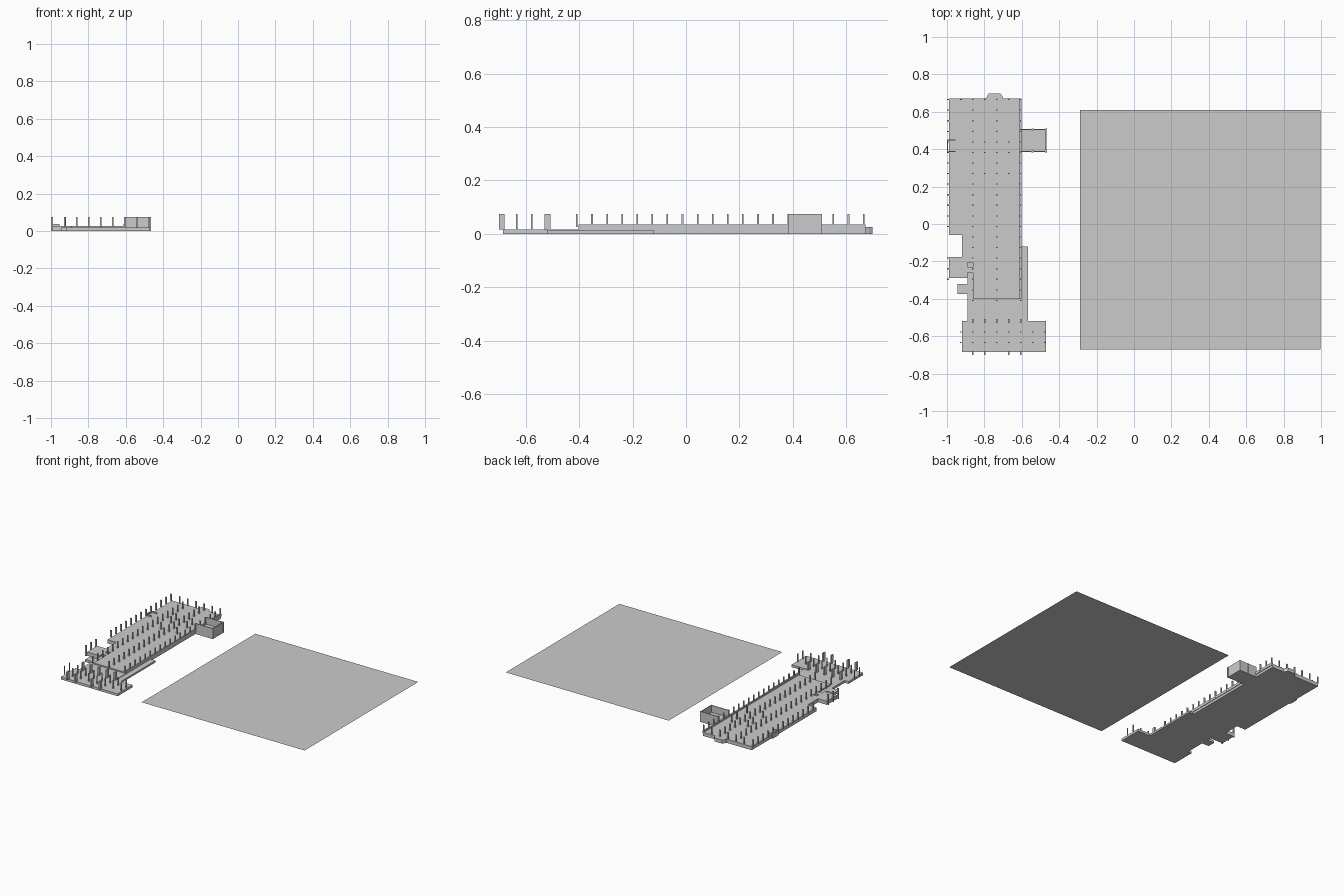
import bpy, bmesh

if "Cube" in bpy.data.objects:
    bpy.data.objects.remove(bpy.data.objects["Cube"])

BASE, FLOOR, TOP = 0.017, 0.026, 0.075
X = [-0.990 + 0.0641 * i for i in range(9)]      # column grid, west to east
Y = [0.665 - 0.0565 * i for i in range(25)]      # column grid, back to front


def finish(name, bm):
    bmesh.ops.recalc_face_normals(bm, faces=bm.faces)
    me = bpy.data.meshes.new(name)
    bm.to_mesh(me)
    bm.free()
    ob = bpy.data.objects.new(name, me)
    bpy.context.collection.objects.link(ob)
    return ob


def prism(name, pts, z0, z1):
    """Extrude a plan outline between two heights."""
    bm = bmesh.new()
    face = bm.faces.new([bm.verts.new((x, y, z0)) for x, y in pts])
    top = bmesh.ops.extrude_face_region(bm, geom=[face], use_keep_orig=True)["geom"]
    bmesh.ops.translate(bm, vec=(0, 0, z1 - z0),
                        verts=[v for v in top if isinstance(v, bmesh.types.BMVert)])
    return finish(name, bm)


def boxes(name, items):
    """Several boxes in one object: (x0, x1, y0, y1, z0, z1)."""
    bm = bmesh.new()
    for x0, x1, y0, y1, z0, z1 in items:
        vs = bmesh.ops.create_cube(bm, size=1)["verts"]
        bmesh.ops.scale(bm, vec=(x1 - x0, y1 - y0, z1 - z0), verts=vs)
        bmesh.ops.translate(bm, vec=((x0 + x1) / 2, (y0 + y1) / 2, (z0 + z1) / 2), verts=vs)
    return finish(name, bm)


def post(x, y, z0, w=0.010, d=0.006):
    return (x - w / 2, x + w / 2, y - d / 2, y + d / 2, z0, TOP)


# Flat ground sheet beside the building
bm = bmesh.new()
bm.faces.new([bm.verts.new((x, y, 0)) for x, y in
              [(-0.29, -0.672), (0.997, -0.672), (0.997, 0.609), (-0.29, 0.609)]])
finish("site_sheet", bm)

# Raised hall floor with the stepped west side
prism("hall_floor", [
    (-0.99, 0.672), (-0.99, -0.06), (-0.92, -0.06), (-0.92, -0.176), (-0.86, -0.176),
    (-0.86, -0.402), (-0.605, -0.402), (-0.605, 0.672)], 0, FLOOR)

# Lower entrance floor, front terrace and east ramp strip
prism("entrance_floor", [
    (-0.89, -0.402), (-0.89, -0.518), (-0.92, -0.518), (-0.92, -0.685), (-0.47, -0.685),
    (-0.47, -0.518), (-0.605, -0.518), (-0.605, -0.402)], 0, BASE)
boxes("east_strip", [(-0.605, -0.567, -0.518, -0.12, 0, 0.013)])

# West side annexes
boxes("west_annex", [
    (-0.99, -0.89, -0.29, -0.176, 0, FLOOR),
    (-0.89, -0.86, -0.205, -0.176, 0, FLOOR),
    (-0.89, -0.86, -0.260, -0.230, 0, FLOOR),
    (-0.89, -0.86, -0.230, -0.205, 0, BASE),
    (-0.89, -0.86, -0.290, -0.260, 0, BASE)])
boxes("west_stair", [(-0.89, -0.86, -0.402, -0.29, 0, BASE),
                     (-0.945, -0.89, -0.375, -0.32, 0, BASE)])

# Rear step
prism("rear_step", [(-0.79, 0.672), (-0.70, 0.672), (-0.705, 0.685), (-0.715, 0.699),
                    (-0.775, 0.699), (-0.785, 0.685)], 0, FLOOR)

# Low wall along the east side
boxes("east_parapet", [(-0.611, -0.601, -0.402, 0.672, BASE, 0.036)])

# East room: floor and thin walls on three sides
boxes("east_room_floor", [(-0.605, -0.47, 0.386, 0.507, 0, FLOOR)])
boxes("east_room_walls", [
    (-0.609, -0.468, 0.384, 0.390, 0, TOP),
    (-0.609, -0.468, 0.502, 0.508, 0, TOP),
    (-0.474, -0.468, 0.390, 0.502, 0, TOP)])
boxes("east_room_posts", [post(x, y, 0, 0.010, 0.010)
                          for x in (-0.542, -0.471) for y in (0.387, 0.505)])

# Small recess walls on the west side
boxes("west_recess_walls", [(-1.0, -0.955, 0.446, 0.451, 0, 0.036),
                            (-1.0, -0.995, 0.389, 0.446, 0, 0.036),
                            (-1.0, -0.955, 0.386, 0.391, 0, 0.036)])

# Hall columns: three long rows plus the west edge
hall = [post(X[c], y, FLOOR) for c in (2, 4, 6) for y in Y[:20]]
hall += [post(X[0] - 0.004, y, FLOOR) for y in Y[:13]]
hall += [post(X[0] - 0.004, y, 0) for y in Y[15:18]]
hall += [post(X[2], Y[i], FLOOR if i < 17 else BASE) for i in (15, 16, 18)]
# Extra columns at the back end
hall += [post(X[c], Y[i], FLOOR) for c in (1, 3, 5) for i in (0, 4, 5, 7)
         if c > 1 or i == 0]
boxes("hall_columns", hall)

# Slim terrace columns and thick front piers
boxes("terrace_columns", [post(x, y, BASE, 0.007, 0.006) for x in X[1:] for y in Y[22:24]])
piers = [post(X[c], -0.690, BASE, 0.010, 0.022) for c in (2, 3, 5, 6)]
piers += [post(X[c], -0.519, BASE, 0.010, 0.022) for c in (2, 3, 4, 5, 6)]
boxes("front_piers", piers)
